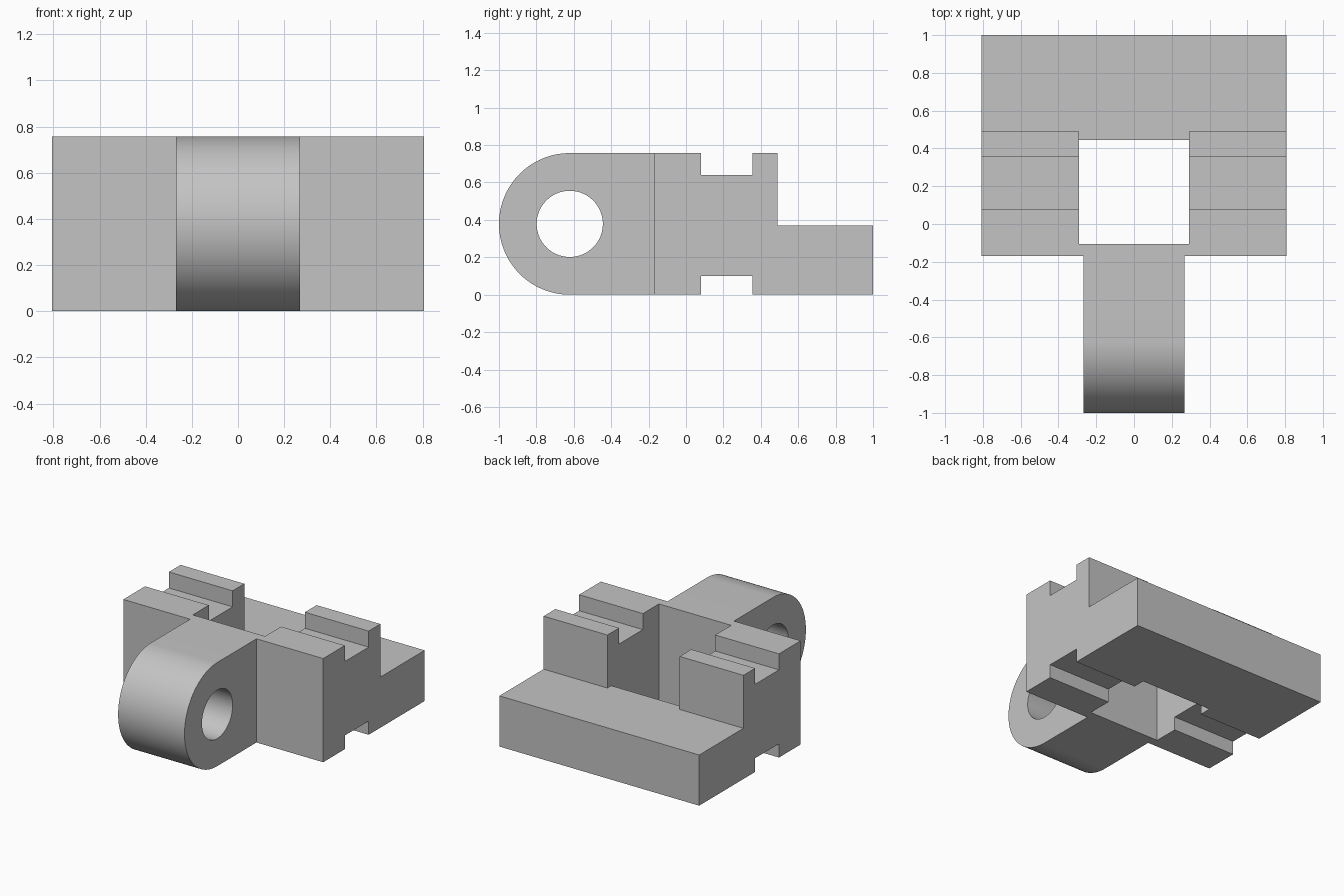
import bpy
import bmesh
import math
from mathutils import Vector

default = bpy.data.objects.get("Cube")
if default:
    bpy.data.objects.remove(default, do_unlink=True)

# Plain grey material
grey = bpy.data.materials.new("plain grey")
grey.use_nodes = True
colour = (0.55, 0.55, 0.55, 1)
grey.diffuse_color = colour
grey.node_tree.nodes["Principled BSDF"].inputs["Base Color"].default_value = colour

HEIGHT = 0.757
RADIUS = HEIGHT / 2
PIVOT_Y = -1 + RADIUS


def extrude_profile(name, points, half_width):
    """Extrude a (y, z) outline symmetrically along x."""
    bm = bmesh.new()
    face = bm.faces.new([bm.verts.new((-half_width, y, z)) for y, z in points])
    out = bmesh.ops.extrude_face_region(bm, geom=[face])
    moved = [v for v in out["geom"] if isinstance(v, bmesh.types.BMVert)]
    bmesh.ops.translate(bm, verts=moved, vec=Vector((2 * half_width, 0, 0)))
    bmesh.ops.recalc_face_normals(bm, faces=bm.faces)
    mesh = bpy.data.meshes.new(name)
    bm.to_mesh(mesh)
    bm.free()
    mesh.materials.append(grey)
    obj = bpy.data.objects.new(name, mesh)
    bpy.context.collection.objects.link(obj)
    return obj


def arc(radius, start, end, steps):
    return [(PIVOT_Y + radius * math.cos(a), RADIUS + radius * math.sin(a))
            for a in (start + (end - start) * i / steps for i in range(steps + 1))]


def rectangle(y0, y1, z0, z1):
    return [(y0, z0), (y1, z0), (y1, z1), (y0, z1)]


def combine(target, other, operation):
    """Apply a boolean and discard the helper."""
    other.hide_render = True
    mod = target.modifiers.new(operation.lower(), "BOOLEAN")
    mod.operation = operation
    mod.solver = "EXACT"
    mod.object = other
    bpy.ops.object.select_all(action="DESELECT")
    bpy.context.view_layer.objects.active = target
    target.select_set(True)
    bpy.ops.object.modifier_apply(modifier=mod.name)
    bpy.data.objects.remove(other, do_unlink=True)


# Stepped body with grooves above and below
groove = (0.08, 0.355)
body = extrude_profile("hinge_block", [
    (-0.17, 0), (groove[0], 0), (groove[0], 0.10), (groove[1], 0.10),
    (groove[1], 0), (1, 0), (1, 0.37), (0.49, 0.37), (0.49, HEIGHT),
    (groove[1], HEIGHT), (groove[1], 0.64), (groove[0], 0.64),
    (groove[0], HEIGHT), (-0.17, HEIGHT)], 0.807)

# Rounded lug at the front
lug = extrude_profile("front_lug",
                      arc(RADIUS, math.pi / 2, math.pi * 1.5, 64)
                      + [(-0.13, 0), (-0.13, HEIGHT)], 0.268)
combine(body, lug, "UNION")

# Square window, and the gap between the raised rear blocks
combine(body, extrude_profile("window_cutter", rectangle(-0.105, 0.445, -0.2, 1), 0.292),
        "DIFFERENCE")
combine(body, extrude_profile("gap_cutter", rectangle(0.3, 0.6, 0.37, 1), 0.292),
        "DIFFERENCE")

# Pin hole through the lug
combine(body, extrude_profile("pin_cutter", arc(0.177, 0, math.tau, 64)[:-1], 0.5),
        "DIFFERENCE")

# Merge coplanar leftovers, then smooth only the round surfaces
bm = bmesh.new()
bm.from_mesh(body.data)
bmesh.ops.remove_doubles(bm, verts=bm.verts, dist=0.0001)
bmesh.ops.dissolve_limit(bm, angle_limit=0.002, verts=bm.verts, edges=bm.edges)
bm.to_mesh(body.data)
bm.free()
bpy.ops.object.shade_smooth_by_angle(angle=math.radians(30))
